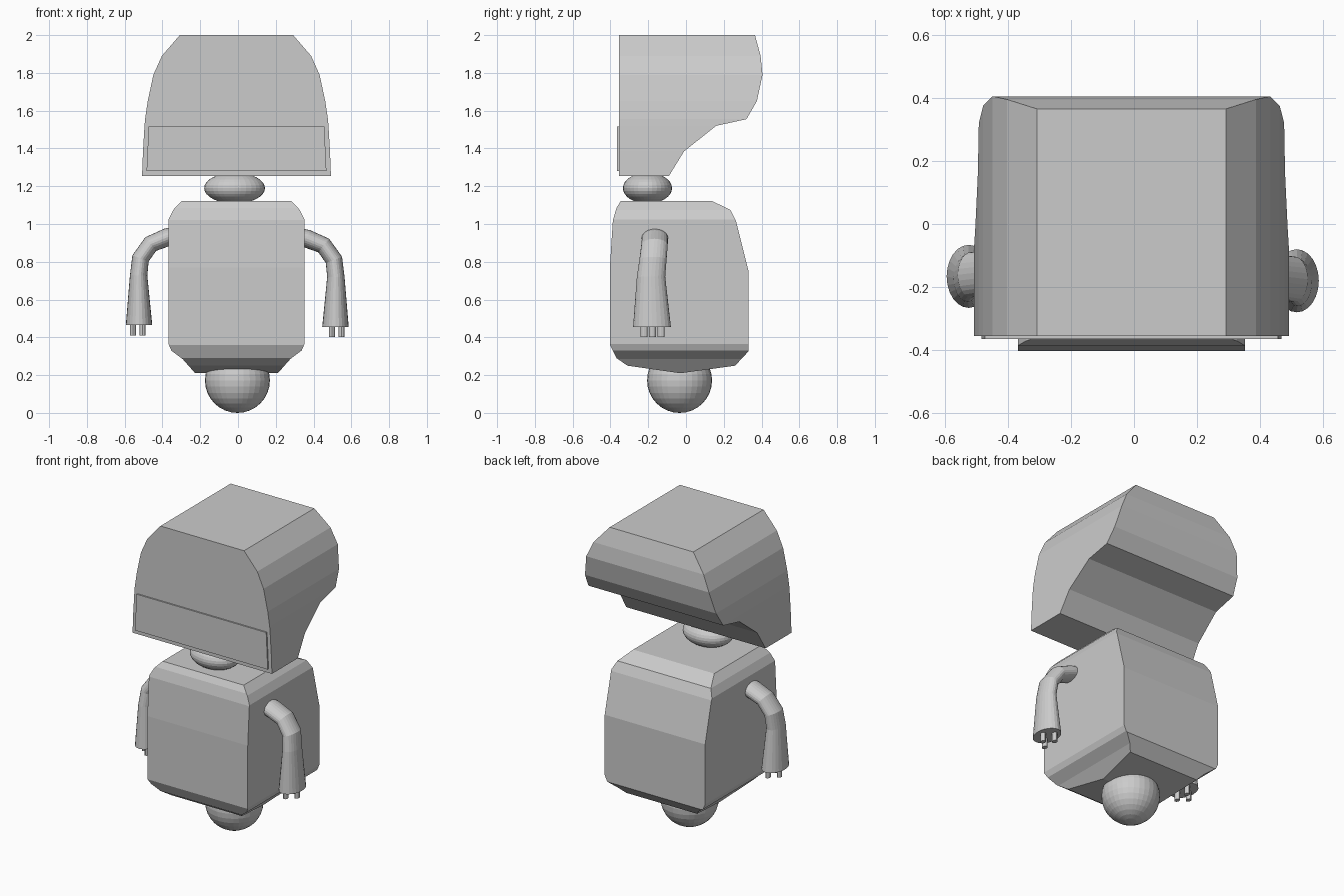
import bpy, bmesh, math
from mathutils import Vector

if "Cube" in bpy.data.objects:
    bpy.data.objects.remove(bpy.data.objects["Cube"])


def make(name, rings):
    """Skin a stack of equal-length point rings and cap both ends."""
    bm = bmesh.new()
    loops = [[bm.verts.new(p) for p in r] for r in rings]
    n = len(loops[0])
    for a, b in zip(loops, loops[1:]):
        for i in range(n):
            j = (i + 1) % n
            bm.faces.new((a[i], a[j], b[j], b[i]))
    bm.faces.new(loops[0])
    bm.faces.new(loops[-1])
    bmesh.ops.recalc_face_normals(bm, faces=bm.faces)
    mesh = bpy.data.meshes.new(name)
    bm.to_mesh(mesh)
    bm.free()
    ob = bpy.data.objects.new(name, mesh)
    bpy.context.collection.objects.link(ob)
    return ob


def ball(name, loc, scale):
    bpy.ops.mesh.primitive_uv_sphere_add(segments=32, ring_count=16, radius=1, location=loc)
    ob = bpy.context.object
    ob.name = name
    ob.scale = scale
    return ob


CX = -0.008

# Head: rectangular sections with varying width and back depth (z, half width, back y)
head = [(1.255, .50, -.09), (1.385, .495, -.01), (1.52, .487, .16), (1.555, .484, .32),
        (1.65, .47, .375), (1.79, .44, .405), (1.89, .395, .395), (2.0, .30, .365)]
make("head", [[(CX - w, -.355, z), (CX + w, -.355, z), (CX + w, y, z), (CX - w, y, z)]
              for z, w, y in head])

# Face panel: thin plate on the lower front of the head
plate = [(-.476, 1.28), (.476, 1.28), (.465, 1.517), (-.465, 1.517)]
make("face_panel", [[(CX + x, y, z) for x, z in plate] for y in (-.364, -.35)])

# Neck and base ball
ball("neck", (-.018, -.204, 1.19), (.161, .13, .082))
ball("base_ball", (-.003, -.034, .172), (.172, .172, .172))

# Body: side profile trimmed by front profile
side = [(-.403, .36), (-.403, .77), (-.387, 1.02), (-.368, 1.085), (-.345, 1.122), (.137, 1.122),
        (.235, 1.075), (.265, 1.015), (.33, .755), (.33, .325), (.26, .25), (-.03, .21),
        (-.31, .25), (-.368, .29)]
half = [(.21, .20), (.285, .285), (.345, .33), (.36, .365), (.36, 1.025), (.335, 1.075),
        (.283, 1.13)]
front = half + [(-x, z) for x, z in reversed(half)]
body = make("body", [[(x, y, z) for y, z in side] for x in (-.5, .5)])
trim = make("body_trim", [[(CX + x, y, z) for x, z in front] for y in (-.6, .6)])
trim.hide_render = True
mod = body.modifiers.new("trim", 'BOOLEAN')
mod.operation = 'INTERSECT'
mod.solver = 'EXACT'
mod.object = trim
bpy.context.view_layer.objects.active = body
bpy.ops.object.modifier_apply(modifier=mod.name)
bpy.data.objects.remove(trim)

# Arms: oval tube bending down to a flared cuff (x, y, z, in-plane radius, y radius)
ARM = [(.33, -.165, .93, .048, .07), (.37, -.165, .922, .048, .07), (.458, -.167, .886, .046, .07),
       (.512, -.175, .81, .046, .072), (.522, -.185, .72, .046, .075), (.52, -.18, .456, .07, .10)]
FINGERS = [(.502, -.222), (.552, -.178), (.502, -.132)]


def arm(side_name, s, dy, dz):
    off = Vector((-.004, dy, dz))
    pts = [Vector(a[:3]) for a in ARM]
    rings = []
    for i, a in enumerate(ARM):
        t = pts[min(i + 1, len(pts) - 1)] - pts[max(i - 1, 0)]
        if i == len(ARM) - 1:
            t = Vector((0, 0, -1))
        n = Vector((-t.z, 0, t.x)).normalized()
        ring = []
        for k in range(24):
            u = k * math.tau / 24
            p = pts[i] + n * a[3] * math.cos(u) + Vector((0, a[4] * math.sin(u), 0))
            ring.append(Vector((p.x * s, p.y, p.z)) + off)
        rings.append(ring)
    make(side_name + "_arm", rings)
    # Three stubby fingers under the cuff
    for i, (x, y) in enumerate(FINGERS):
        bpy.ops.mesh.primitive_cylinder_add(vertices=12, radius=1, depth=.08,
                                            location=Vector((s * x, y, .441)) + off)
        ob = bpy.context.object
        ob.name = f"{side_name}_finger_{i + 1}"
        ob.scale = (.015, .019, 1)


arm("right", 1, 0, 0)
arm("left", -1, .014, .008)
